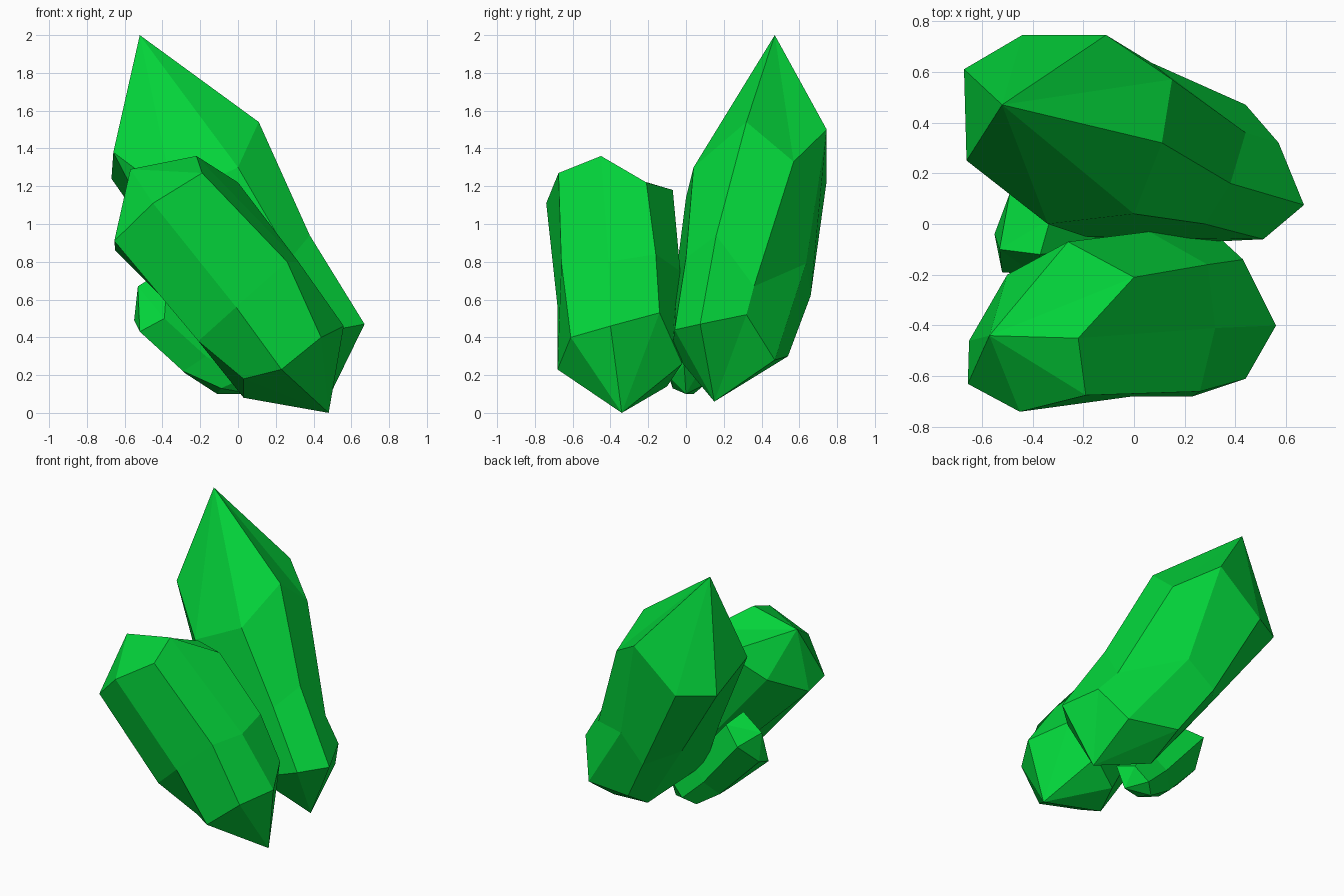
import bpy, bmesh

green = bpy.data.materials.new("crystal green")
green.diffuse_color = (0.001, 0.65, 0.042, 1)


def crystal(name, top, rings, bottom):
    """Faceted shard: rings of facet corners lofted together, closed by two points."""
    bm = bmesh.new()
    loops = [[bm.verts.new(p) for p in ring] for ring in rings]
    n = len(loops[0])
    tip, root = bm.verts.new(top), bm.verts.new(bottom)
    for i in range(n):
        j = (i + 1) % n
        bm.faces.new((tip, loops[0][i], loops[0][j]))
        for a, b in zip(loops, loops[1:]):
            bm.faces.new((a[i], b[i], b[j], a[j]))
        bm.faces.new((root, loops[-1][j], loops[-1][i]))
    bmesh.ops.recalc_face_normals(bm, faces=bm.faces[:])
    me = bpy.data.meshes.new(name)
    bm.to_mesh(me)
    bm.free()
    me.materials.append(green)
    ob = bpy.data.objects.new(name, me)
    bpy.context.collection.objects.link(ob)
    return ob


# Tall pointed shard at the back: shoulder, waist and foot rings
crystal("tall_crystal", (-.52, .47, 2.0), [
    [(.11, .32, 1.54), (.15, .57, 1.33), (-.11, .745, 1.5), (-.44, .745, 1.23),
     (-.67, .61, 1.24), (-.66, .25, 1.38), (-.34, 0, 1.14), (0, .04, 1.3)],
    [(.38, .16, .94), (.44, .36, .67), (.07, .635, .79), (-.12, .66, .62),
     (-.28, .45, .68), (-.36, .12, .8), (-.19, -.05, .75), (.28, 0, .82)],
    [(.67, .075, .47), (.57, .32, .52), (.44, .47, .28), (.08, .54, .30),
     (.1, .29, .15), (-.17, .02, .4), (.2, -.075, .33), (.51, -.06, .44)],
], (.47, .15, .06))

# Broad shard at the front with a blunt slanted cap
crystal("broad_crystal", (-.57, -.44, 1.29), [
    [(-.22, -.45, 1.36), (-.19, -.675, 1.27), (-.45, -.74, 1.11), (-.655, -.63, .91),
     (-.65, -.46, .86), (-.5, -.2, 1.0), (-.26, -.07, 1.18), (0, -.21, 1.22)],
    [(.32, -.41, .80), (.26, -.66, .8), (-.01, -.68, .56), (-.21, -.6, .38),
     (-.21, -.35, .42), (-.15, -.15, .58), (.06, -.03, .75), (.29, -.16, .84)],
    [(.56, -.40, .46), (.44, -.61, .40), (.23, -.68, .23), (.03, -.5, .18),
     (.03, -.3, .08), (.1, -.1, .14), (.3, -.02, .26), (.43, -.14, .53)],
], (.48, -.34, 0))

# Small shard low on the left
crystal("small_crystal", (-.53, -.1, .67), [
    [(-.55, -.04, .49), (-.52, -.19, .43), (-.39, -.2, .5),
     (-.37, -.12, .77), (-.33, .02, .72), (-.49, .12, .64)],
    [(-.28, .02, .21), (-.29, -.1, .22), (-.17, -.12, .3),
     (-.05, -.08, .4), (-.08, .05, .42), (-.2, .09, .3)],
    [(-.11, .04, .1), (-.09, -.07, .13), (.02, -.08, .18),
     (.14, -.01, .25), (.06, .08, .24), (-.04, .1, .15)],
], (.08, 0, .1))
